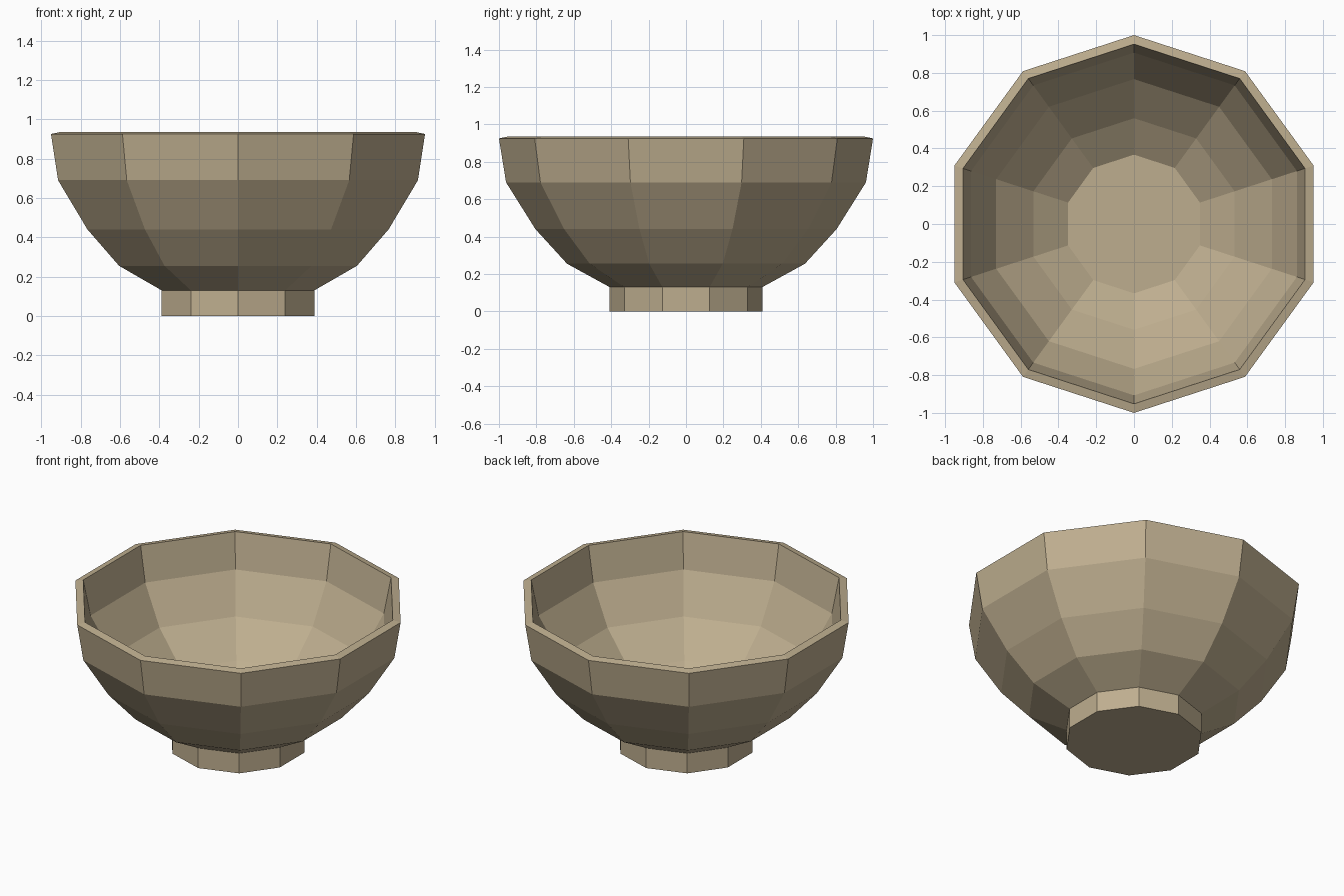
import bpy
import bmesh
from math import cos, sin, pi

SIDES = 10

cube = bpy.data.objects.get("Cube")
if cube:
    bpy.data.objects.remove(cube, do_unlink=True)

clay = bpy.data.materials.new("tan_clay")
clay.use_nodes = True
colour = (0.515, 0.423, 0.275, 1.0)
clay.diffuse_color = colour
clay.node_tree.nodes["Principled BSDF"].inputs["Base Color"].default_value = colour


def lathe(name, profile):
    """Revolve (radius, z) points into a faceted solid, capped at both ends."""
    bm = bmesh.new()
    rings = []
    for r, z in profile:
        angles = [pi / 2 + 2 * pi * i / SIDES for i in range(SIDES)]
        rings.append([bm.verts.new((r * cos(a), r * sin(a), z)) for a in angles])
    for low, high in zip(rings, rings[1:]):
        for i in range(SIDES):
            j = (i + 1) % SIDES
            bm.faces.new((low[i], low[j], high[j], high[i]))
    bm.faces.new(rings[0][::-1])
    bm.faces.new(rings[-1])
    mesh = bpy.data.meshes.new(name)
    bm.to_mesh(mesh)
    bm.free()
    mesh.materials.append(clay)
    obj = bpy.data.objects.new(name, mesh)
    bpy.context.collection.objects.link(obj)
    return obj


# Outside from the foot up, over the sloped rim, then down to the inner floor
foot = [(0.408, 0.0), (0.408, 0.13)]
outer_wall = [(0.636, 0.255), (0.805, 0.44), (0.962, 0.69), (1.0, 0.925)]
inner_wall = [(0.952, 0.935), (0.907, 0.71), (0.767, 0.47), (0.56, 0.28), (0.367, 0.155)]
lathe("bowl", foot + outer_wall + inner_wall)
